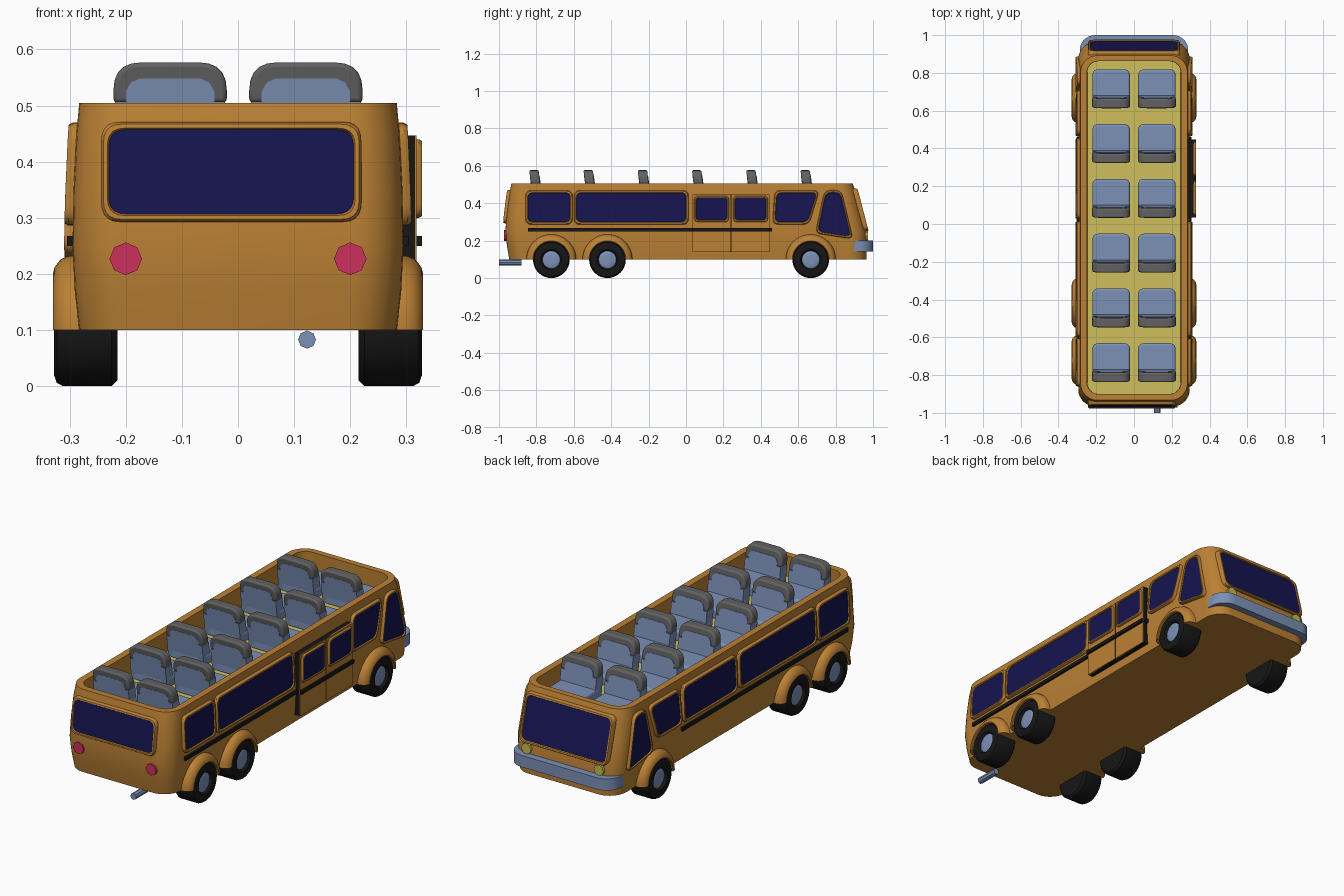
import bpy, bmesh
from math import sin, cos, pi, sqrt, radians
from mathutils import Vector

if "Cube" in bpy.data.objects:
    bpy.data.objects.remove(bpy.data.objects["Cube"])


def material(name, r, g, b):
    m = bpy.data.materials.new(name)
    m.diffuse_color = (r, g, b, 1)
    m.use_nodes = True
    m.node_tree.nodes["Principled BSDF"].inputs["Base Color"].default_value = m.diffuse_color
    return m


ORANGE = material("orange_paint", 0.50, 0.22, 0.035)
BLUE = material("blue_grey", 0.20, 0.28, 0.47)
NAVY = material("dark_glass", 0.008, 0.007, 0.08)
YELLOW = material("yellow_floor", 0.62, 0.53, 0.11)
GREY = material("dark_grey", 0.12, 0.12, 0.12)
BLACK = material("black", 0.008, 0.008, 0.008)
RED = material("red_lamp", 0.60, 0.03, 0.10)
LAMP = material("yellow_lamp", 0.55, 0.50, 0.08)


def loft(name, rings, mat, bevel=0):
    """Closed solid skinned through equal-length closed rings, capped at both ends."""
    bm = bmesh.new()
    vs = [[bm.verts.new(p) for p in ring] for ring in rings]
    n = len(vs[0])
    for a, b in zip(vs, vs[1:]):
        for i in range(n):
            j = (i + 1) % n
            bm.faces.new((a[i], a[j], b[j], b[i]))
    bm.faces.new(vs[0])
    bm.faces.new(vs[-1])
    bmesh.ops.recalc_face_normals(bm, faces=bm.faces)
    me = bpy.data.meshes.new(name)
    bm.to_mesh(me)
    bm.free()
    me.materials.append(mat)
    ob = bpy.data.objects.new(name, me)
    bpy.context.collection.objects.link(ob)
    if bevel:
        m = ob.modifiers.new("bevel", 'BEVEL')
        m.width, m.segments, m.limit_method = bevel, 3, 'ANGLE'
    return ob


def box(name, x0, x1, y0, y1, z0, z1, mat, bevel=0):
    return loft(name, [[(x0, y0, z), (x1, y0, z), (x1, y1, z), (x0, y1, z)] for z in (z0, z1)], mat, bevel)


def rect(u0, u1, v0, v1):
    return [(u0, v0), (u1, v0), (u1, v1), (u0, v1)]


def rounded(pts, r, n=5):
    """Round the corners of a polygon."""
    out = []
    for i, p in enumerate(pts):
        p, a, b = Vector(p), Vector(pts[i - 1]), Vector(pts[(i + 1) % len(pts)])
        a, b = p + (a - p).normalized() * r, p + (b - p).normalized() * r
        for k in range(n + 1):
            t = k / n
            out.append(a * (1 - t) ** 2 + p * 2 * t * (1 - t) + b * t * t)
    return out


def plan(hw, y0, y1, r, z, n=8):
    """Rounded rectangle in plan."""
    out = []
    for q, (cx, cy) in enumerate([(hw - r, y1 - r), (r - hw, y1 - r), (r - hw, y0 + r), (hw - r, y0 + r)]):
        for k in range(n + 1):
            a = (q + k / n) * pi / 2
            out.append((cx + r * cos(a), cy + r * sin(a), z))
    return out


# Body shell: height, half width, rear y, front y
LEVELS = [(.10, .283, -.945, .965), (.17, .291, -.957, .966), (.25, .295, -.966, .962),
          (.35, .293, -.958, .935), (.45, .288, -.945, .910), (.505, .283, -.933, .892)]
R = .09


def section(z):
    for a, b in zip(LEVELS, LEVELS[1:]):
        if z <= b[0]:
            break
    t = (z - a[0]) / (b[0] - a[0])
    return [a[i] + t * (b[i] - a[i]) for i in (1, 2, 3)]


loft("bus_body", [plan(h, a, b, R, z) for z, h, a, b in LEVELS]
     + [plan(.249, -.90, .862, .06, .505), plan(.247, -.90, .862, .06, .40)], ORANGE)
loft("interior_floor", [plan(.248, -.90, .862, .06, z) for z in (.395, .403)], YELLOW)


# Surface mappings for the window panels
def side(s):
    def f(y, z, off):
        h, y0, y1 = section(z)
        d = max(0, y - (y1 - R), (y0 + R) - y)
        return (s * (h - R + sqrt(max(0, R * R - d * d)) + off), y, z)
    return f


def front(x, z, off):
    return (x, section(z)[2] + off, z)


def rear(x, z, off):
    return (x, section(z)[1] - off, z)


def door_face(y, z, off):
    return (.317 + off * .7, y, z)


def window(name, pts, f, r=.03, t=.014):
    """Raised frame with a glass pane."""
    inner = rounded(pts, r)
    us, vs = [p[0] for p in pts], [p[1] for p in pts]
    cu, cv = (min(us) + max(us)) / 2, (min(vs) + max(vs)) / 2

    def ring(grow, off):
        su, sv = 1 + 2 * grow / (max(us) - min(us)), 1 + 2 * grow / (max(vs) - min(vs))
        return [f(cu + (p[0] - cu) * su, cv + (p[1] - cv) * sv, off) for p in inner]
    loft(name + "_frame", [ring(t, -.02), ring(t, .008), ring(t * .7, .015), ring(t * .2, .015), ring(0, .006)], ORANGE)
    loft(name + "_glass", [ring(0, .004), ring(0, .010)], NAVY)


window("windscreen", rect(-.23, .23, .265, .465), front)
window("rear_window", rect(-.23, .206, .307, .457), rear)
for s in (1, -1):
    f = side(s)
    window("rear_side_window", rect(-.845, -.62, .30, .455), f)
    window("long_side_window", rect(-.585, 0, .30, .455), f)
    window("front_side_window", [(.476, .30), (.65, .30), (.70, .455), (.486, .455)], f)
    window("driver_window", [(.705, .25), (.88, .222), (.825, .456), (.748, .456)], f)
    x = sorted((s * .27, s * .305))
    box("belt_strip", *x, -.845, .46, .25, .268, BLACK)
window("middle_side_window", rect(.04, .44, .30, .455), side(-1))

# Double door on the right side
box("door_backing", .27, .315, .035, .447, .14, .447, BLACK)
for a, b in ((.035, .238), (.243, .447)):
    box("door_leaf", .31, .318, a, b, .14, .447, ORANGE)
    m = (a + b) / 2
    window("door_window", rect(m - .083, m + .083, .31, .43), door_face, .02, .01)
box("door_strip", .31, .328, .035, .447, .25, .268, BLACK)


# Wheels and wheel arches
def lathe(name, s, cy, cz, profile, mat, n=32):
    loft(name, [[(s * x, cy + r * cos(2 * pi * k / n), cz + r * sin(2 * pi * k / n)) for k in range(n)]
                for x, r in profile], mat)


ARCH = [(.27, .095), (.27, .134), (.300, .133), (.316, .126), (.327, .112), (.330, .099), (.328, .095)]
for s in (1, -1):
    for y in (-.72, -.42, .667):
        lathe("tyre", s, y, .098, [(.215, .05), (.215, .088), (.225, .098), (.312, .098), (.323, .092),
                                   (.328, .078), (.326, .055), (.312, .046)], BLACK)
        lathe("wheel_hub", s, y, .098, [(.30, .047), (.315, .047), (.319, .040), (.319, .02)], BLUE)
        loft("wheel_arch", [[(s * x, y + r * cos(pi * k / 24), .10 + r * sin(pi * k / 24)) for x, r in ARCH]
                            for k in range(25)], ORANGE)


# Lamps and exhaust: eight-sided cylinders along y
def rod(name, x, z, r, y0, y1, mat):
    loft(name, [[(x + r * cos(k * pi / 4), y, z + r * sin(k * pi / 4)) for k in range(8)] for y in (y0, y1)], mat)


for x in (-.2, .2):
    rod("tail_lamp", x, .227, .029, -.972, -.94, RED)
    rod("headlamp", x, .225, .027, .94, .974, LAMP)
rod("exhaust_pipe", .123, .083, .016, -1.0, -.88, BLUE)

# Wrap-around front bumper
sections = []
arc = [(1, k * pi / 16) for k in range(9)] + [(-1, pi / 2 + k * pi / 16) for k in range(9)]
for sx, a in [(1, None)] + arc + [(-1, None)]:
    pair = []
    for r in (.08, .04):
        if a is None:
            pair.append((sx * (.207 + r), .895))
        else:
            pair.append((sx * .207 + r * cos(a), .92 + r * sin(a)))
    (ox, oy), (ix, iy) = pair
    sections.append([(ox, oy, .142), (ox, oy, .20), (ix, iy, .20), (ix, iy, .142)])
loft("front_bumper", sections, BLUE)


# Seats: cushion, back and grey cap, six rows of two
def back_piece(name, cx, y0, y1, outline, mat, bevel):
    lean = lambda z: -(z - .575) * .13
    loft(name, [[(cx + x, y + lean(z), z) for x, z in outline] for y in (y0, y1)], mat, bevel)


cap = [(-.101, .505), (.101, .505)] + [tuple(p) for p in rounded(
    [(-.101, .505), (.101, .505), (.101, .577), (-.101, .577)], .05)[12:]]
panel = [(-.098, .40), (.098, .40), (.098, .507), (.079, .507), (.079, .525), (.070, .541), (.055, .548),
         (-.055, .548), (-.070, .541), (-.079, .525), (-.079, .507), (-.098, .507)]
for row in range(6):
    y = -.838 + row * .29
    for cx in (-.121, .121):
        seat = [(cx + p[0], y + .112 + p[1]) for p in rounded(rect(-.1, .1, -.095, .095), .035)]
        loft("seat_cushion", [[(u, v, z) for u, v in seat] for z in (.395, .452)], BLUE, .012)
        back_piece("seat_back", cx, y - .001, y + .052, panel, BLUE, 0)
        back_piece("seat_cap", cx, y, y + .05, cap, GREY, .008)

# Smooth shading with sharp edges kept
bpy.ops.object.select_all(action='SELECT')
bpy.context.view_layer.objects.active = bpy.context.selected_objects[0]
bpy.ops.object.shade_smooth_by_angle(angle=radians(35))
